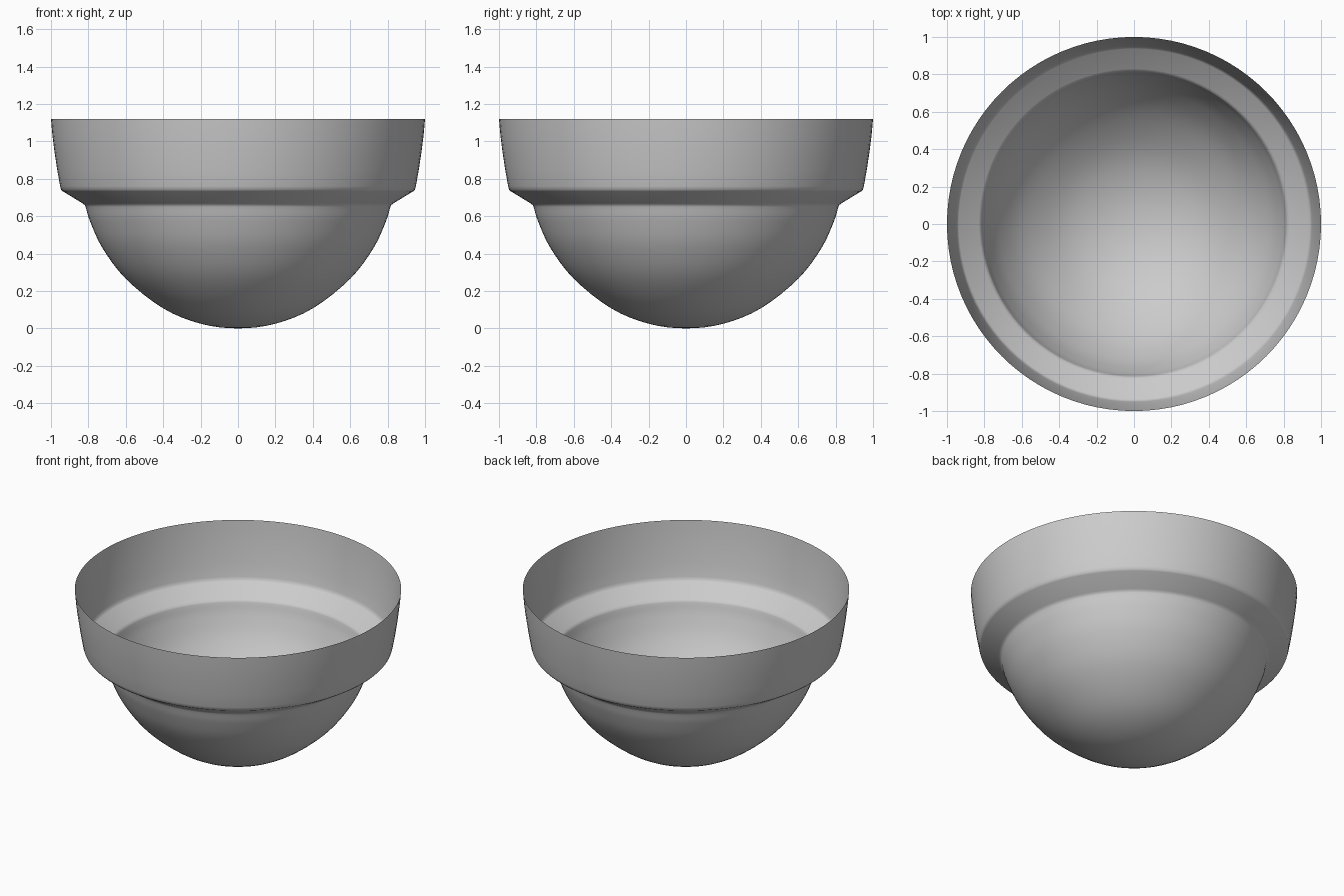
import bpy, bmesh, math
from mathutils import Vector

if "Cube" in bpy.data.objects:
    bpy.data.objects.remove(bpy.data.objects["Cube"])


def spline(pts, steps):
    """Catmull-Rom curve through the (radius, height) points."""
    p = [Vector(q) for q in pts]
    p = [Vector((-p[1].x, p[1].y))] + p + [p[-1] * 2 - p[-2]]
    out = []
    for i in range(1, len(p) - 2):
        a, b, c, d = p[i - 1:i + 3]
        for k in range(steps):
            t = k / steps
            out.append(0.5 * (2 * b + (c - a) * t + (2 * a - 5 * b + 4 * c - d) * t * t
                              + (3 * b - a - 3 * c + d) * t ** 3))
    return out + [p[-2]]


# Rounded lower bowl, sloping ledge, slightly flared upper wall
bowl = spline([(0, 0), (0.2, 0.025), (0.4, 0.107), (0.6, 0.265), (0.725, 0.43), (0.79, 0.57), (0.815, 0.65)], 4)
ledge = [Vector(q) for q in ((0.818, 0.658), (0.83, 0.668), (0.937, 0.733), (0.946, 0.742))]
wall = [Vector(q) for q in ((0.951, 0.76), (0.967, 0.85), (0.982, 0.95), (0.993, 1.04), (1.0, 1.12))]
profile = bowl + ledge + wall

# Lathe the open single-surface shell
SIDES = 96
bm = bmesh.new()
verts = [bm.verts.new((p.x, 0, p.y)) for p in profile]
edges = [bm.edges.new(pair) for pair in zip(verts, verts[1:])]
bmesh.ops.spin(bm, geom=verts + edges, cent=(0, 0, 0), axis=(0, 0, 1),
               angle=math.tau, steps=SIDES, use_duplicate=False)
bmesh.ops.remove_doubles(bm, verts=bm.verts, dist=0.0005)
bmesh.ops.recalc_face_normals(bm, faces=bm.faces)
# Make the bottom face point downward so the outside is the front side
bm.faces.ensure_lookup_table()
low = min(bm.faces, key=lambda f: f.calc_center_median().z)
if low.normal.z > 0:
    bmesh.ops.reverse_faces(bm, faces=bm.faces)
mesh = bpy.data.meshes.new("stepped_bowl")
bm.to_mesh(mesh)
bm.free()
obj = bpy.data.objects.new("stepped_bowl", mesh)
bpy.context.collection.objects.link(obj)

# Smooth shading
bpy.context.view_layer.objects.active = obj
obj.select_set(True)
bpy.ops.object.shade_smooth_by_angle(angle=math.radians(35))
